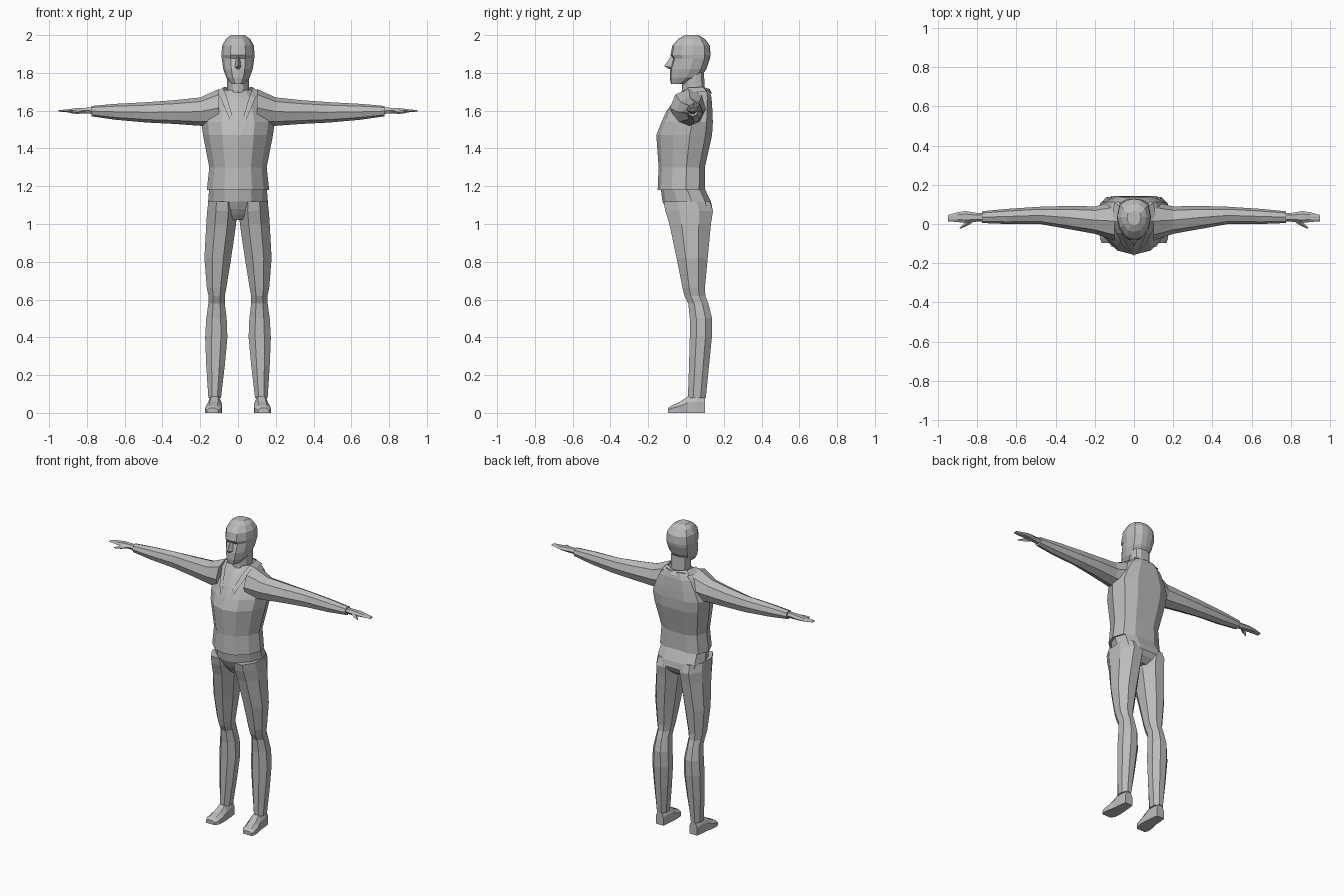
import bpy, bmesh, math

grey = bpy.data.materials.new("plain grey")
grey.diffuse_color = (0.5, 0.5, 0.5, 1)


def loft(name, rings, mirror=False, closed=True):
    """Skin a list of point rings; mirror copies the part to the other side."""
    bm = bmesh.new()
    rows = [[bm.verts.new(p) for p in r] for r in rings]
    n = len(rows[0])
    for a, b in zip(rows, rows[1:]):
        for i in range(n if closed else n - 1):
            j = (i + 1) % n
            bm.faces.new((a[i], a[j], b[j], b[i]))
    if closed:
        bm.faces.new(rows[0][::-1])
        bm.faces.new(rows[-1])
    bmesh.ops.recalc_face_normals(bm, faces=bm.faces)
    me = bpy.data.meshes.new(name)
    bm.to_mesh(me)
    bm.free()
    me.materials.append(grey)
    ob = bpy.data.objects.new(name, me)
    bpy.context.collection.objects.link(ob)
    if mirror:
        ob.modifiers.new("mirror", "MIRROR")
    return ob


def body(name, section, rows):
    """Symmetric part: rows of (z, half width, front y, back y)."""
    full = section + [(-x, y) for x, y in section[-2:0:-1]]
    return loft(name, [[(x * w, y0 + y * (y1 - y0), z) for x, y in full]
                       for z, w, y0, y1 in rows])


def oval(a0, a1, b0, b1, sides=8, turn=0.5):
    """Polygon filling the box a0..a1 by b0..b1."""
    k = math.cos(math.pi / sides) if turn else 1
    out = []
    for i in range(sides):
        t = 2 * math.pi * (i + turn) / sides
        out.append(((a0 + a1) / 2 + (a1 - a0) / 2 * math.cos(t) / k,
                    (b0 + b1) / 2 + (b1 - b0) / 2 * math.sin(t) / k))
    return out


# jacket
torso = [(0, 0), (.45, .07), (.82, .3), (1, .6), (.85, .88), (.45, 1), (0, 1)]
body("jacket", torso, [
    (1.18, .165, -.15, .10), (1.30, .152, -.145, .10), (1.47, .185, -.157, .138),
    (1.54, .195, -.13, .142), (1.60, .17, -.10, .14), (1.67, .13, -.05, .135),
    (1.71, .085, -.01, .125)])

# collar folded along the V opening and around the neck
inner = [(.001, -.158, 1.47), (.035, -.108, 1.59), (.062, -.045, 1.68),
         (.08, .01, 1.722), (.072, .09, 1.725), (0, .125, 1.715)]
outer = [(.004, -.160, 1.465), (.06, -.106, 1.59), (.09, -.045, 1.665),
         (.115, .015, 1.70), (.10, .11, 1.70), (0, .139, 1.69)]
loft("collar", [inner, outer], True, False)

# arms
arm = [(.10, -.085, .115, 1.515, 1.715), (.20, -.05, .09, 1.52, 1.67),
       (.34, -.025, .092, 1.53, 1.655), (.48, 0, .088, 1.537, 1.645),
       (.65, 0, .077, 1.552, 1.636), (.775, .005, .065, 1.57, 1.625)]
loft("sleeve", [[(x, y, z) for y, z in oval(*b, turn=0)] for x, *b in arm], True)

# hands
hand = [(.76, .015, .055, 1.58, 1.618), (.80, .012, .056, 1.582, 1.618),
        (.86, .006, .066, 1.587, 1.615), (.90, .01, .06, 1.59, 1.609),
        (.95, .014, .046, 1.595, 1.603)]
loft("hand", [[(x, y, z) for y, z in oval(*b, 6, 0)] for x, *b in hand], True)
thumb = [(.815, .03, .013, 1.598), (.855, .0, .011, 1.594), (.888, -.022, .003, 1.59)]
loft("thumb", [[(x - r, y - r / 2, z), (x, y, z - r), (x + r, y + r / 2, z), (x, y, z + r)]
               for x, y, r, z in thumb], True)

# hips
body("hips", torso, [
    (1.02, .05, -.06, .09), (1.05, .105, -.085, .125), (1.08, .155, -.105, .14),
    (1.12, .158, -.125, .132), (1.20, .152, -.135, .093)])

# trouser legs
leg = [(1.12, .01, .157, -.118, .125), (1.07, .005, .163, -.11, .143),
       (1.00, .01, .168, -.088, .132), (.82, .036, .178, -.05, .115),
       (.66, .062, .165, -.018, .10), (.62, .07, .156, -.008, .103),
       (.58, .07, .157, .012, .118), (.50, .06, .168, .02, .138),
       (.40, .056, .174, .02, .137), (.25, .07, .168, .016, .122),
       (.08, .09, .157, .01, .105)]
loft("trouser_leg", [[(x, y, z) for x, y in oval(*b)] for z, *b in leg], True)

# shoes
shoe = [(.10, .095, .15, .085), (.06, .09, .157, .10), (.01, .086, .16, .088),
        (-.03, .084, .17, .06), (-.075, .088, .174, .04), (-.096, .105, .165, .025)]
loft("shoe", [[(a, y, 0), (b, y, 0), (b, y, h * .6), (b * .75 + a * .25, y, h),
               (b * .25 + a * .75, y, h), (a, y, h * .6)] for y, a, b, h in shoe], True)

# neck
body("neck", torso, [(1.66, .06, -.03, .11), (1.71, .058, -.022, .10),
                     (1.80, .06, -.02, .095)])

# head
skull = [(0, 0), (.45, .04), (.85, .27), (1, .55), (.85, .85), (.42, .98), (0, 1)]
body("head", skull, [
    (1.742, .035, -.08, 0), (1.775, .062, -.086, .075), (1.82, .078, -.084, .108),
    (1.875, .086, -.068, .126), (1.895, .088, -.082, .13), (1.945, .084, -.072, .126),
    (1.98, .064, -.04, .10), (2.0, .036, -.005, .065)])

# nose
loft("nose", [[(-.007, -.066, 1.888), (.007, -.066, 1.888), (0, -.08, 1.888)],
              [(-.02, -.07, 1.828), (.02, -.07, 1.828), (0, -.114, 1.836)],
              [(-.012, -.07, 1.82), (.012, -.07, 1.82), (0, -.09, 1.82)]])
